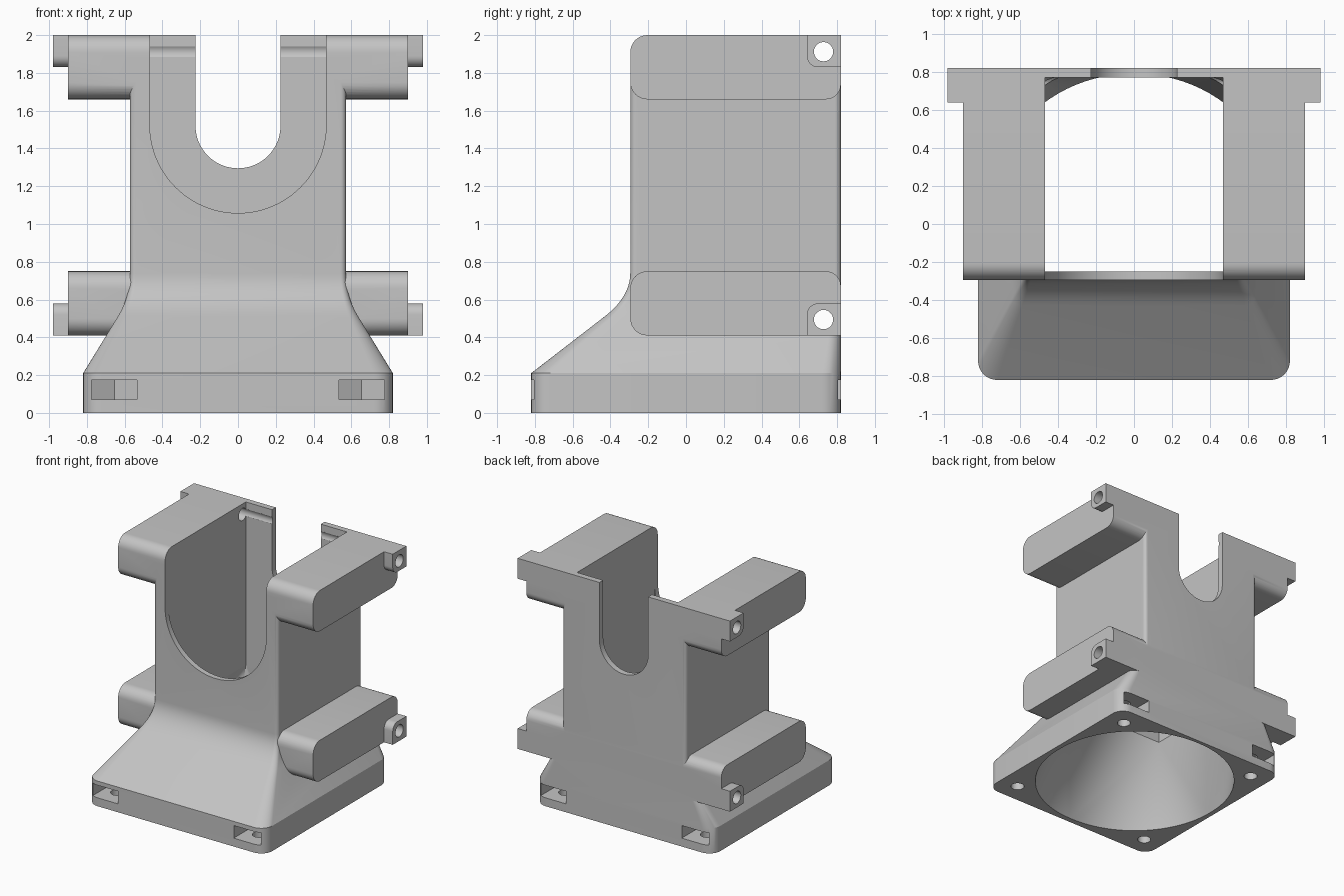
import bpy, bmesh, math
from mathutils import Vector

cube = bpy.data.objects.get("Cube")
if cube:
    bpy.data.objects.remove(cube, do_unlink=True)

grey = bpy.data.materials.new("plain grey")
grey.use_nodes = True
colour = (0.55, 0.55, 0.55, 1)
grey.diffuse_color = colour
grey.node_tree.nodes["Principled BSDF"].inputs["Base Color"].default_value = colour


def make(name, bm):
    bmesh.ops.recalc_face_normals(bm, faces=bm.faces[:])
    mesh = bpy.data.meshes.new(name)
    bm.to_mesh(mesh)
    bm.free()
    mesh.materials.append(grey)
    ob = bpy.data.objects.new(name, mesh)
    bpy.context.collection.objects.link(ob)
    return ob


def rounded(corners, steps=8):
    """Right-angled outline; each corner is (u, v, radius)."""
    out = []
    n = len(corners)
    for i, (u, v, r) in enumerate(corners):
        p = Vector((u, v))
        if r == 0:
            out.append(p)
            continue
        a = (Vector(corners[i - 1][:2]) - p).normalized()
        b = (Vector(corners[(i + 1) % n][:2]) - p).normalized()
        for k in range(steps + 1):
            t = math.pi / 2 * k / steps
            out.append(p + r * (a + b) - r * (b * math.cos(t) + a * math.sin(t)))
    return out


def circle(u, v, r, n=32):
    return [Vector((u + r * math.cos(2 * math.pi * k / n),
                    v + r * math.sin(2 * math.pi * k / n))) for k in range(n)]


PLACE = {"x": lambda u, v, w: (w, u, v),
         "y": lambda u, v, w: (u, w, v),
         "z": lambda u, v, w: (u, v, w)}


def loft(name, rings):
    bm = bmesh.new()
    loops = [[bm.verts.new(p) for p in ring] for ring in rings]
    n = len(loops[0])
    for lo, hi in zip(loops, loops[1:]):
        for i in range(n):
            j = (i + 1) % n
            bm.faces.new((lo[i], lo[j], hi[j], hi[i]))
    bm.faces.new(loops[0])
    bm.faces.new(loops[-1])
    return make(name, bm)


def prism(name, outline, axis, a, b):
    return loft(name, [[PLACE[axis](p[0], p[1], w) for p in outline] for w in (a, b)])


def combine(target, tool, operation):
    mod = target.modifiers.new(tool.name, "BOOLEAN")
    mod.operation = operation
    mod.solver = "EXACT"
    mod.object = tool
    bpy.ops.object.select_all(action="DESELECT")
    bpy.context.view_layer.objects.active = target
    target.select_set(True)
    bpy.ops.object.modifier_apply(modifier=mod.name)
    bpy.data.objects.remove(tool, do_unlink=True)


FRONT, BACK = -0.295, 0.82
BASE, BODY = 0.82, 0.572
BASE_TOP, BEND = 0.21, 0.615


# Flared shell: square base, sloped shoulder, curved blend, upright body
def section(half, front, r, z):
    outline = rounded([(-half, front, r), (half, front, r), (half, BACK, r), (-half, BACK, r)])
    return [(p.x, p.y, z) for p in outline]


def shoulder(z):
    f = min(1, (z - BASE_TOP) / (BEND - BASE_TOP))
    return Vector((BASE + (BODY - BASE) * f, -BASE + (FRONT + BASE) * f, 0.1 - 0.07 * f, z))


rings = [section(BASE, -BASE, 0.1, 0)]
rings.append(section(*shoulder(BASE_TOP)))
start, bend, end = (shoulder(z) for z in (0.51, BEND, 0.74))
for k in range(11):
    t = k / 10
    rings.append(section(*((1 - t) ** 2 * start + 2 * t * (1 - t) * bend + t * t * end)))
rings.append(section(BODY, FRONT, 0.03, 1.88))
duct = loft("fan_duct", rings)

# Side arms and their mounting lugs
R = 0.09
arms = [("lower", 0.41, 0.75, 0, 0.08), ("upper", 1.66, 2.0, 0.08, 0)]
for name, lo, hi, r_low, r_high in arms:
    arm = rounded([(FRONT, lo, R), (BACK, lo, r_low), (BACK, hi, r_high), (FRONT, hi, R)])
    combine(duct, prism(name + "_arms", arm, "x", -0.9, 0.9), "UNION")
    if name == "lower":
        lug = [(0.64, lo, 0), (BACK, lo, 0), (BACK, lo + 0.17, 0), (0.64, lo + 0.17, 0.06)]
    else:
        lug = [(0.64, hi - 0.17, 0.06), (BACK, hi - 0.17, 0), (BACK, hi, 0), (0.64, hi, 0)]
    combine(duct, prism(name + "_lugs", rounded(lug), "x", -0.98, 0.98), "UNION")

# Inner passage: round inlet blending to a rectangular shaft
W, INNER_FRONT, INNER_BACK = 0.467, -0.25, 0.77
shaft = [(-W, INNER_FRONT), (W, INNER_FRONT), (W, INNER_BACK), (-W, INNER_BACK)]
bm = bmesh.new()
for p in circle(0, 0, 0.79, 96):
    bm.verts.new((p.x, p.y, -0.02))
for x, y in shaft:
    bm.verts.new((x, y, 0.64))
bmesh.ops.convex_hull(bm, input=bm.verts[:])
combine(duct, make("inlet_cutter", bm), "DIFFERENCE")
combine(duct, prism("shaft_cutter", shaft, "z", 0.635, 2.2), "DIFFERENCE")


# U-shaped openings, wide in the front wall and narrow in the back wall
def u_shape(r, z, n=48):
    arc = [(r * math.cos(math.pi * (1 + k / n)), z + r * math.sin(math.pi * (1 + k / n)))
           for k in range(n + 1)]
    return arc + [(r, 2.2), (-r, 2.2)]


combine(duct, prism("front_opening", u_shape(W, 1.525), "y", -0.5, -0.245), "DIFFERENCE")
combine(duct, prism("back_opening", u_shape(0.225, 1.52), "y", 0.7, 1), "DIFFERENCE")

# Cross holes through the lugs
for z in (0.494, 1.912):
    combine(duct, prism("cross_hole", circle(0.728, z, 0.051), "x", -1.2, 1.2), "DIFFERENCE")

# Screw holes and nut slots in the base corners
C = 0.655
for sx in (-1, 1):
    for sy in (-1, 1):
        cx = sx * C
        slot = [(cx - 0.12, sy), (cx + 0.12, sy), (cx + 0.12, sy * 0.59),
                (cx, sy * 0.52), (cx - 0.12, sy * 0.59)]
        combine(duct, prism("nut_slot", slot, "z", 0.07, 0.175), "DIFFERENCE")
        combine(duct, prism("screw_hole", circle(cx, sy * C, 0.052), "z", -0.1, 0.2), "DIFFERENCE")

bpy.ops.object.select_all(action="DESELECT")
duct.select_set(True)
bpy.context.view_layer.objects.active = duct
bpy.ops.object.shade_smooth_by_angle(angle=math.radians(25))
